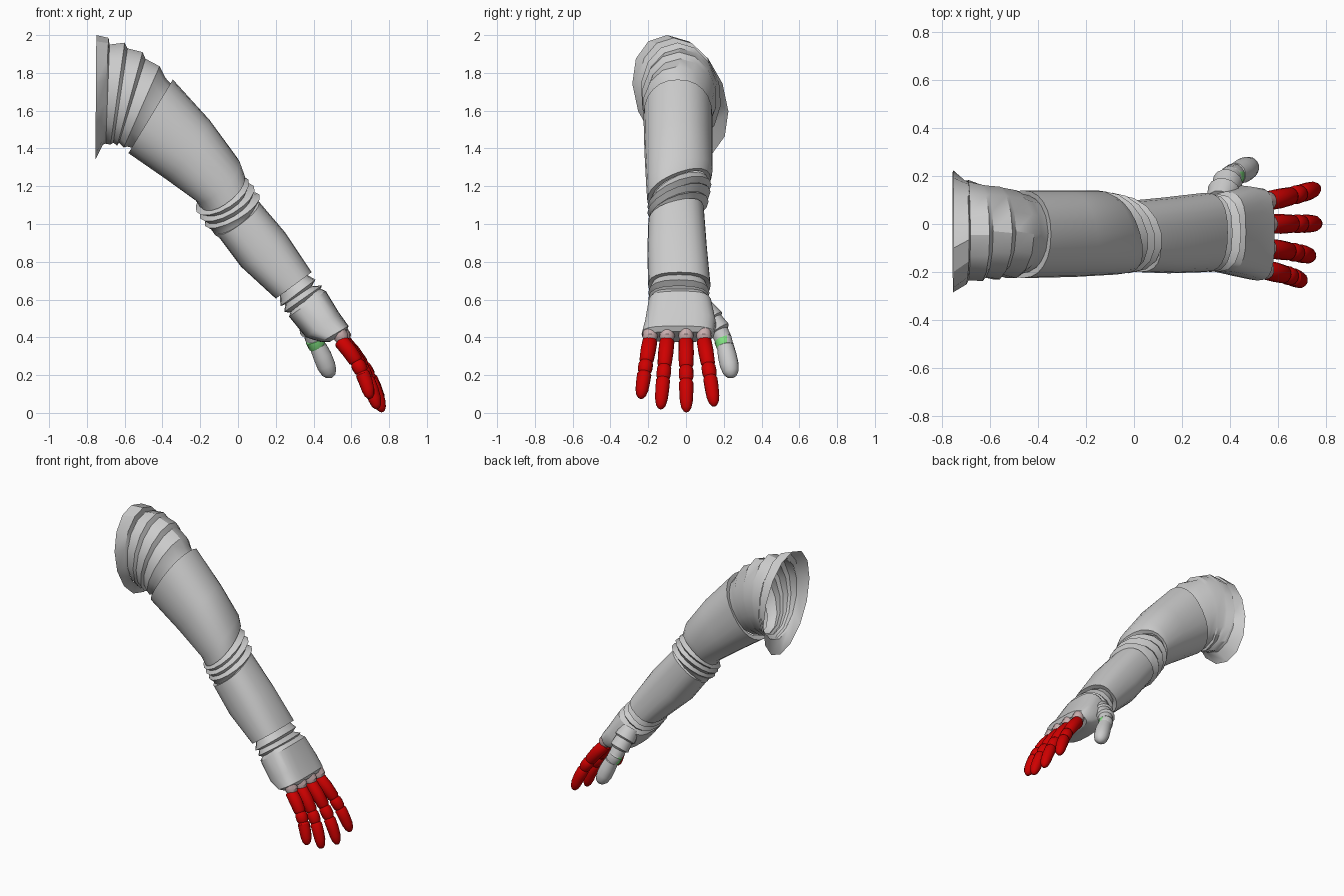
import bpy, bmesh, math
from mathutils import Vector


def material(name, rgb):
    m = bpy.data.materials.new(name)
    m.diffuse_color = (*rgb, 1)
    return m


GREY = material("light_grey", (0.60, 0.60, 0.60))
RED = material("red", (0.62, 0.0, 0.0))
GREEN = material("green", (0.22, 0.75, 0.22))
PINK = material("greyish_pink", (0.58, 0.42, 0.42))


def skin(name, rings, mat, smooth=True, caps=(False, False)):
    """Join closed loops of points into one surface."""
    bm = bmesh.new()
    loops = [[bm.verts.new(p) for p in ring] for ring in rings]
    n = len(loops[0])
    for a, b in zip(loops, loops[1:]):
        for i in range(n):
            j = (i + 1) % n
            bm.faces.new((a[i], a[j], b[j], b[i]))
    if caps[0]:
        bm.faces.new(loops[0])
    if caps[1]:
        bm.faces.new(loops[-1])
    bmesh.ops.recalc_face_normals(bm, faces=bm.faces)
    me = bpy.data.meshes.new(name)
    bm.to_mesh(me)
    bm.free()
    me.materials.append(mat)
    ob = bpy.data.objects.new(name, me)
    bpy.context.collection.objects.link(ob)
    if smooth:
        bpy.ops.object.select_all(action='DESELECT')
        ob.select_set(True)
        bpy.context.view_layer.objects.active = ob
        bpy.ops.object.shade_smooth_by_angle(angle=math.radians(32))
    return ob


def section(tx, tz, bx, bz, y0, y1, skew=0, roll=0, n=24, e=1.0):
    """Oval through a top and a bottom point, y0 to y1 wide, skewed along the arm."""
    cx, cz, hx, hz = (tx + bx) / 2, (tz + bz) / 2, (tx - bx) / 2, (tz - bz) / 2
    length = math.hypot(hx, hz)
    dx, dz = hz / length, -hx / length
    pts = []
    for i in range(n):
        a = 2 * math.pi * i / n
        c, s = math.cos(a), math.sin(a)
        c = math.copysign(abs(c) ** e, c)
        s = math.copysign(abs(s) ** e, s)
        pts.append((cx + hx * c - dx * skew * s,
                    (y0 + y1) / 2 + (y1 - y0) / 2 * s - roll * c,
                    cz + hz * c - dz * skew * s))
    return pts


def sleeve(name, rows, n=24, e=1.0, smooth=True, caps=(False, False)):
    return skin(name, [section(*r, n=n, e=e) for r in rows], GREY, smooth, caps)


def tube(name, pts, radii, mat, n=14):
    """Round tube through points with a radius at each one."""
    pts = [Vector(p) for p in pts]
    rings = []
    for i, (p, r) in enumerate(zip(pts, radii)):
        d = pts[min(i + 1, len(pts) - 1)] - pts[max(i - 1, 0)]
        q = d.to_track_quat('Z', 'Y')
        rings.append([p + q @ Vector((r * math.cos(2 * math.pi * k / n),
                                      r * math.sin(2 * math.pi * k / n), 0))
                      for k in range(n)])
    return skin(name, rings, mat, True, (True, True))


# Shoulder: flared cuff followed by folded pleats
sleeve("shoulder_cuff", [
    (-.75, 2.0, -.755, 1.34, -.275, .215, 0, .07),
    (-.685, 1.985, -.715, 1.42, -.25, .18, 0, .03),
    (-.68, 1.95, -.70, 1.425, -.235, .18, 0, .02)], n=14)
sleeve("shoulder_pleats", [
    (-.68, 1.95, -.70, 1.425, -.235, .185, 0, .02),
    (-.60, 1.96, -.675, 1.42, -.24, .17, 0, .01),
    (-.585, 1.93, -.66, 1.43, -.225, .165),
    (-.505, 1.91, -.64, 1.415, -.235, .16),
    (-.49, 1.875, -.63, 1.43, -.215, .155),
    (-.415, 1.835, -.605, 1.405, -.23, .145),
    (-.385, 1.775, -.585, 1.41, -.21, .13),
    (-.345, 1.73, -.55, 1.40, -.20, .12)], n=14)

# Upper arm with a turned-in lip at each end
sleeve("upper_arm", [
    (-.36, 1.735, -.56, 1.40, -.20, .12),
    (-.345, 1.765, -.58, 1.375, -.225, .14),
    (-.15, 1.55, -.385, 1.24, -.22, .14, .025),
    (0, 1.345, -.225, 1.125, -.21, .14, .06),
    (.025, 1.275, -.20, 1.09, -.205, .13, .075),
    (0, 1.26, -.18, 1.11, -.18, .11, .07)], e=.9)

# Elbow rings
sleeve("elbow_rings", [
    (0, 1.26, -.19, 1.11, -.18, .11, .07),
    (.055, 1.235, -.22, 1.065, -.205, .135, .07),
    (.04, 1.20, -.19, 1.06, -.185, .115, .065),
    (.085, 1.20, -.20, 1.03, -.205, .13, .065),
    (.07, 1.16, -.17, 1.015, -.185, .105, .055),
    (.115, 1.155, -.175, .99, -.20, .12, .055),
    (.095, 1.115, -.145, .975, -.18, .09, .05),
    (.09, 1.08, -.12, .94, -.17, .08, .05)], n=16)

# Forearm
sleeve("forearm", [
    (.08, 1.12, -.10, .975, -.17, .08, .05),
    (.105, 1.125, -.12, .955, -.20, .095, .045),
    (.25, .955, .015, .775, -.205, .11, .02),
    (.39, .745, .20, .605, -.20, .13),
    (.36, .73, .22, .63, -.17, .10)], e=.8)

# Wrist rings
sleeve("wrist_rings", [
    (.35, .74, .22, .64, -.17, .10),
    (.41, .705, .225, .565, -.20, .125),
    (.39, .67, .25, .575, -.18, .105),
    (.445, .675, .245, .535, -.20, .125),
    (.43, .64, .28, .53, -.18, .11)], n=16, e=.8)

# Hand: back, palm and closed knuckle edge
sleeve("hand", [
    (.43, .66, .28, .54, -.18, .11),
    (.465, .645, .27, .51, -.20, .135),
    (.535, .53, .36, .40, -.22, .16),
    (.585, .46, .44, .375, -.235, .15),
    (.575, .43, .485, .375, -.215, .135)], e=.65, caps=(False, True))

# Fingers: three padded segments with pinched joints
PROFILE = [(0, .033), (.03, .040), (.2, .041), (.38, .038), (.41, .031), (.44, .038),
           (.50, .039), (.56, .037), (.59, .031), (.62, .038), (.75, .037), (.87, .034),
           (.95, .026), (.99, .014), (1, .005)]
FINGERS = {"little": ((.54, -.19, .385), (.70, -.240, .075)),
           "ring": ((.55, -.10, .385), (.738, -.135, .02)),
           "middle": ((.555, 0, .385), (.765, .002, .004)),
           "index": ((.55, .095, .385), (.76, .15, .035))}
for name, (base, tip) in FINGERS.items():
    a, b = Vector(base), Vector(tip)
    bend = (a + b) / 2 + Vector((.045, 0, .025))
    path = [a * (1 - t) ** 2 + bend * 2 * t * (1 - t) + b * t * t for t, r in PROFILE]
    tube(name + "_finger", path, [r for t, r in PROFILE], RED)
    tube(name + "_knuckle", [a + Vector((-.025, 0, .06)), a + Vector((-.008, 0, .045)),
                             a + Vector((.005, 0, .02)), a + Vector((.012, 0, -.01))],
         [.025, .038, .041, .03], PINK)

# Thumb: stepped base, green-sided joint and rounded end
tube("thumb_base", [(.36, .09, .55), (.375, .135, .49), (.377, .14, .485), (.39, .175, .435),
                    (.392, .178, .43), (.402, .196, .392)],
     [.06, .07, .057, .063, .048, .047], GREY)
joint = tube("thumb_joint", [(.40, .188, .40), (.403, .196, .388), (.418, .206, .355),
                             (.425, .209, .342)], [.04, .048, .047, .04], GREEN)
joint.data.materials.append(GREY)
for f in joint.data.polygons:
    f.material_index = 1 if f.normal.y > .45 or f.normal.z > .7 else 0
tube("thumb_tip", [(.42, .207, .358), (.424, .209, .35), (.447, .219, .30), (.467, .23, .25),
                   (.482, .238, .215), (.491, .243, .195), (.494, .245, .187)],
     [.036, .045, .05, .05, .042, .026, .008], GREY)
